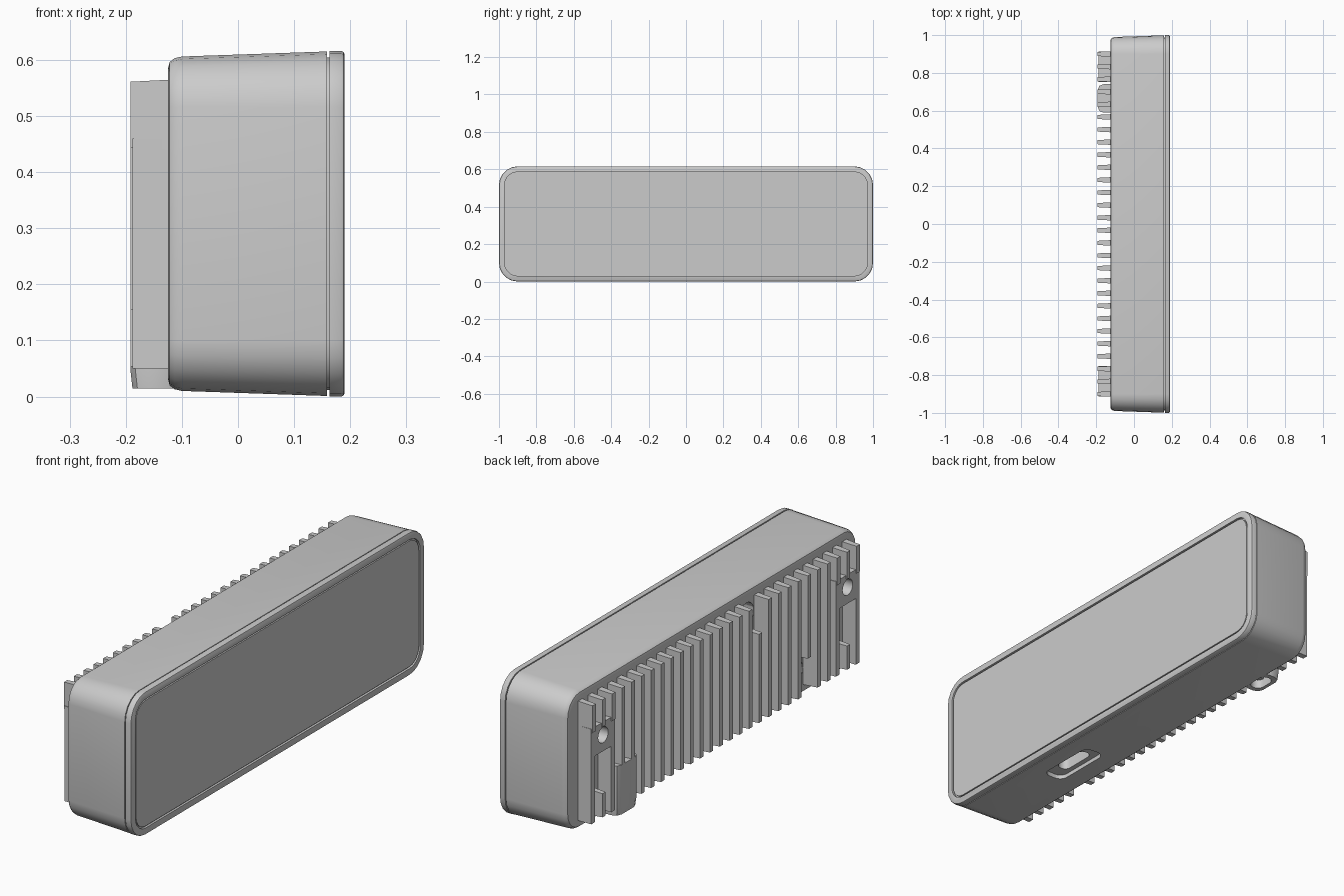
import bpy, bmesh, math
from mathutils import Matrix

if "Cube" in bpy.data.objects:
    bpy.data.objects.remove(bpy.data.objects["Cube"], do_unlink=True)

MID_Z = 0.308
BACK, TIP = -0.125, -0.192

grey = bpy.data.materials.new("light grey")
grey.use_nodes = True
grey.diffuse_color = (0.6, 0.6, 0.6, 1)
grey.node_tree.nodes["Principled BSDF"].inputs["Base Color"].default_value = (0.6, 0.6, 0.6, 1)


def finish(bm, name, smooth=True):
    bmesh.ops.recalc_face_normals(bm, faces=bm.faces)
    mesh = bpy.data.meshes.new(name)
    bm.to_mesh(mesh)
    bm.free()
    obj = bpy.data.objects.new(name, mesh)
    bpy.context.collection.objects.link(obj)
    mesh.materials.append(grey)
    if smooth:
        activate(obj)
        bpy.ops.object.shade_smooth_by_angle(angle=math.radians(32))
    return obj


def activate(obj):
    bpy.ops.object.select_all(action='DESELECT')
    obj.select_set(True)
    bpy.context.view_layer.objects.active = obj


def rounded(w, h, r, seg=5):
    """Outline of a rounded rectangle with half sizes w and h."""
    pts = []
    for i, (sx, sy) in enumerate(((1, 1), (-1, 1), (-1, -1), (1, -1))):
        for k in range(seg + 1):
            a = math.pi / 2 * (i + k / seg)
            pts.append((sx * (w - r) + r * math.cos(a), sy * (h - r) + r * math.sin(a)))
    return pts


def loft(name, stations, place, seg=5):
    """Skin rounded rectangles; each station is (depth, w, h, r)."""
    bm = bmesh.new()
    rings = [[bm.verts.new(place(d, u, v)) for u, v in rounded(w, h, r, seg)]
             for d, w, h, r in stations]
    n = len(rings[0])
    for a, b in zip(rings, rings[1:]):
        for i in range(n):
            bm.faces.new((a[i], a[(i + 1) % n], b[(i + 1) % n], b[i]))
    bm.faces.new(rings[0])
    bm.faces.new(rings[-1])
    return finish(bm, name)


def along_x(d, u, v):
    return (d, u, MID_Z + v)


def shell(name, profile):
    """Loft along x from (x, inset) pairs measured from the full outline."""
    return loft(name, [(x, 1 - i, MID_Z - i, 0.1 - i) for x, i in profile], along_x)


def add_box(bm, x, y, z, taper=0.0):
    """Box from ranges; the low-x end is narrowed by taper."""
    ret = bmesh.ops.create_cube(bm, size=1)
    for v in ret["verts"]:
        tip = taper if v.co.x < 0 else 0
        sy, sz = (1 if v.co.y > 0 else -1), (1 if v.co.z > 0 else -1)
        v.co = (x[0] if v.co.x < 0 else x[1],
                (y[1] if sy > 0 else y[0]) - sy * tip,
                (z[1] if sz > 0 else z[0]) - sz * tip)


def box(name, x, y, z):
    bm = bmesh.new()
    add_box(bm, x, y, z)
    return finish(bm, name, False)


def drill(name, x0, x1, y, z, r):
    """Cylinder running along x."""
    bm = bmesh.new()
    bmesh.ops.create_cone(bm, cap_ends=True, segments=20, radius1=r, radius2=r, depth=x1 - x0)
    bm.transform(Matrix.Translation(((x0 + x1) / 2, y, z)) @ Matrix.Rotation(math.pi / 2, 4, 'Y'))
    return finish(bm, name, False)


def cut(obj, *cutters):
    for c in cutters:
        mod = obj.modifiers.new("cut", 'BOOLEAN')
        mod.operation, mod.solver, mod.object = 'DIFFERENCE', 'EXACT', c
        activate(obj)
        bpy.ops.object.modifier_apply(modifier=mod.name)
        bpy.data.objects.remove(c, do_unlink=True)
    activate(obj)
    bpy.ops.object.shade_smooth_by_angle(angle=math.radians(32))


# Main housing, tapering toward the back with a softened rear edge
housing = shell("housing", [(BACK, 0.032), (-0.122, 0.02), (-0.113, 0.013),
                            (-0.1, 0.01), (0.159, 0.001)])

# Stepped connector pocket underneath, and two mounting holes in the back
PORT_Y, PORT_X = -0.36, 0.03


def upward(d, u, v):
    return (PORT_X + v, PORT_Y + u, d)


cut(housing,
    loft("port_pocket", [(-0.05, 0.14, 0.05, 0.035), (0.025, 0.14, 0.05, 0.035)], upward),
    loft("port_hole", [(0.0, 0.085, 0.028, 0.026), (0.09, 0.085, 0.028, 0.026)], upward),
    drill("upper_hole", -0.2, -0.07, -0.233, 0.5, 0.05),
    drill("lower_hole", -0.2, -0.07, -0.567, 0.125, 0.05))

# Seam core, front bezel and the panel set into it
shell("seam_core", [(0.15, 0.012), (0.17, 0.012)])
bezel = shell("front_bezel", [(0.163, 0), (0.184, 0), (0.188, 0.002), (0.19, 0.006)])
cut(bezel, loft("panel_pocket", [(0.18, 0.97, MID_Z - 0.03, 0.07),
                                 (0.2, 0.97, MID_Z - 0.03, 0.07)], along_x))
loft("front_panel", [(0.178, 0.963, MID_Z - 0.037, 0.063),
                     (0.188, 0.963, MID_Z - 0.037, 0.063)], along_x)

# Cooling fins, shortened where holes, pads and the socket interrupt them
bm = bmesh.new()
COUNT, PITCH = 28, 1 / 15
for i in range(COUNT):
    y = (i - (COUNT - 1) / 2) * PITCH
    low, high = 0.05, 0.565
    if abs(y) > 0.75:
        low = 0.44
    elif abs(y + 0.233) < 0.01:
        high = 0.44
    elif abs(y + 0.567) < 0.01:
        low = 0.2
    add_box(bm, (TIP, BACK + 0.01), (y - 0.015, y + 0.015), (low, high), 0.004)
# Short fins standing inside the pad slots
for side in (-1, 1):
    y = side * 0.833
    add_box(bm, (TIP, BACK + 0.01), (y - 0.014, y + 0.014), (0.05, 0.16), 0.004)
finish(bm, "cooling_fins", False)

# Mounting pads at both ends, each with a screw hole and a slot
for side, label in ((-1, "front"), (1, "back")):
    inner, outer = side * 0.752, side * 0.914
    pad = box(label + "_mounting_pad", (TIP + 0.004, BACK + 0.01),
              sorted((inner, outer)), (0.05, 0.46))
    y = side * 0.833
    cut(pad, drill("screw_hole", -0.25, BACK, y, 0.405, 0.034),
        box("slot", (-0.25, BACK), (y - 0.055, y + 0.055), (0, 0.335)))

# Cable socket opening downward among the fins
SOCKET_Y, SOCKET_X = 0.665, -0.142


def socket_place(d, u, v):
    return (SOCKET_X + v, SOCKET_Y + u, d)


socket = loft("cable_socket", [(0.014, 0.072, 0.046, 0.03), (0.05, 0.075, 0.05, 0.03),
                               (0.23, 0.075, 0.05, 0.03)], socket_place, 2)
cut(socket, loft("socket_bore", [(0, 0.05, 0.03, 0.028), (0.12, 0.05, 0.03, 0.028)], socket_place))
cut(housing, loft("socket_clearance", [(0, 0.05, 0.03, 0.028), (0.12, 0.05, 0.03, 0.028)], socket_place))
